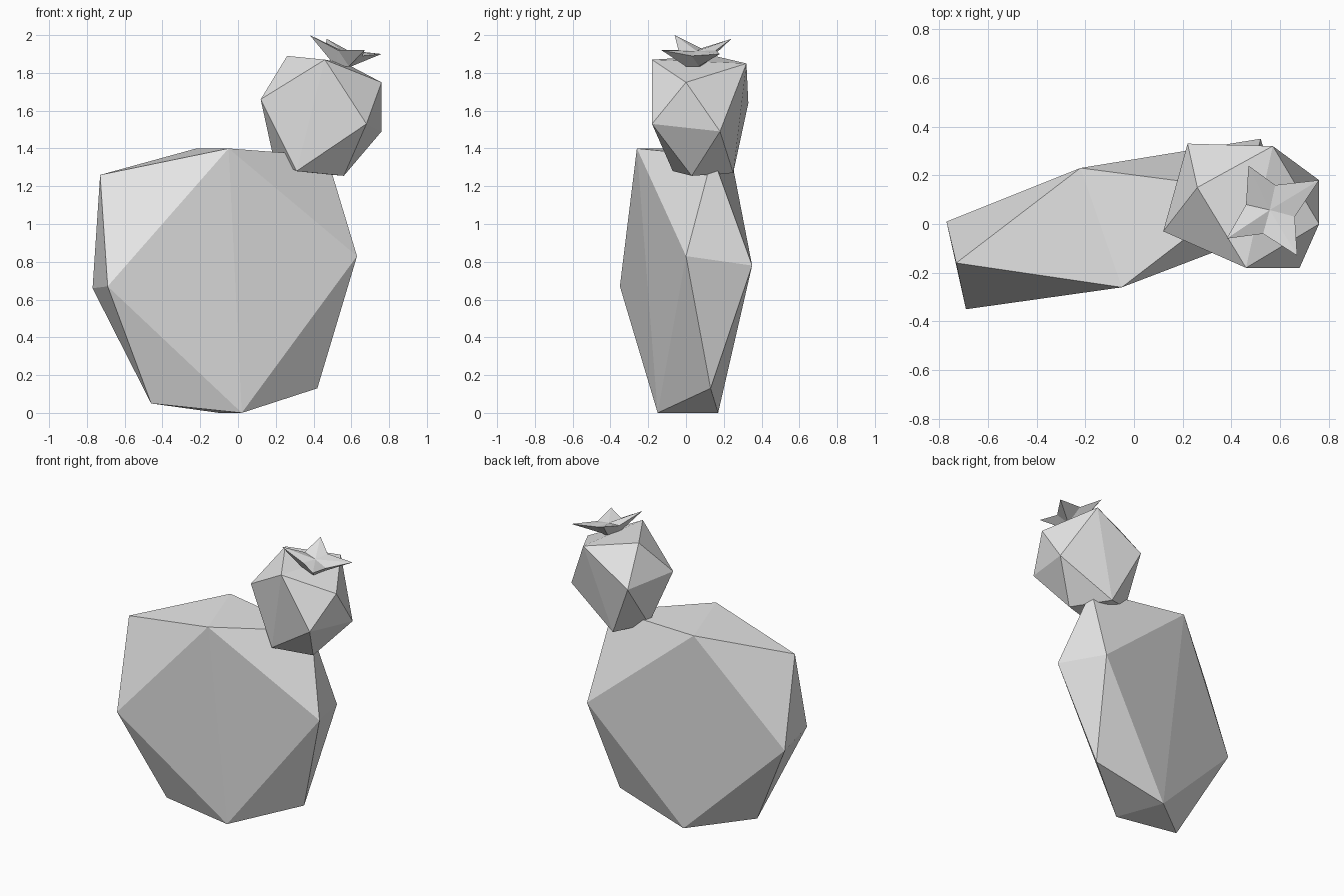
import bpy
import bmesh
from mathutils import Vector

default_cube = bpy.data.objects.get("Cube")
if default_cube:
    bpy.data.objects.remove(default_cube, do_unlink=True)


def make_material(name, color):
    material = bpy.data.materials.new(name)
    material.use_nodes = True
    material.diffuse_color = color
    for node in material.node_tree.nodes:
        if node.type == "BSDF_PRINCIPLED":
            node.inputs["Base Color"].default_value = color
    return material


def finish(bm, name, material):
    """Turn the bmesh into a flat-shaded object."""
    bmesh.ops.recalc_face_normals(bm, faces=bm.faces)
    mesh = bpy.data.meshes.new(name)
    bm.to_mesh(mesh)
    bm.free()
    mesh.materials.append(material)
    obj = bpy.data.objects.new(name, mesh)
    bpy.context.collection.objects.link(obj)
    return obj


def faceted_pad(name, corners, material):
    """A rough twenty-sided lump: the convex hull of its twelve corners."""
    bm = bmesh.new()
    for corner in corners:
        bm.verts.new(corner)
    bmesh.ops.convex_hull(bm, input=bm.verts)
    return finish(bm, name, material)


def star_flower(name, tips, notches, base_center, base_radius, material):
    """Pointed petals rising from a small base, with a shallow cup on top."""
    bm = bmesh.new()
    center = Vector(base_center)
    tip_verts = [bm.verts.new(p) for p in tips]
    notch_verts = [bm.verts.new(p) for p in notches]
    base_verts = []
    for p in tips:
        outward = Vector((p[0] - center.x, p[1] - center.y, 0)).normalized()
        base_verts.append(bm.verts.new(center + outward * base_radius))
    cup = bm.verts.new(sum((Vector(p) for p in notches), Vector()) / len(notches))
    count = len(tips)
    for i in range(count):
        j = (i + 1) % count
        # underside of the petals
        bm.faces.new((tip_verts[i], notch_verts[i], base_verts[i]))
        bm.faces.new((notch_verts[i], tip_verts[j], base_verts[j]))
        bm.faces.new((notch_verts[i], base_verts[j], base_verts[i]))
        # upper side of the petals
        bm.faces.new((tip_verts[i], notch_verts[i], cup))
        bm.faces.new((notch_verts[i], tip_verts[j], cup))
    bm.faces.new(base_verts)
    return finish(bm, name, material)


grey = make_material("plain grey", (0.8, 0.8, 0.8, 1))

# Large flattened lower pad
faceted_pad("lower_pad", [
    (-0.73, -0.16, 1.26), (-0.05, -0.26, 1.4), (-0.22, 0.23, 1.4), (0.47, 0.14, 1.36),
    (-0.69, -0.35, 0.67), (-0.77, 0.01, 0.66), (0.63, 0, 0.83), (0.52, 0.35, 0.78),
    (0.02, -0.15, 0), (-0.1, 0.17, 0), (0.42, 0.13, 0.13), (-0.46, -0.13, 0.05),
], grey)

# Small upper pad resting on the shoulder
faceted_pad("upper_pad", [
    (0.26, 0.15, 1.89), (0.46, -0.18, 1.87), (0.57, 0.32, 1.85), (0.76, 0, 1.75),
    (0.12, -0.03, 1.66), (0.22, 0.33, 1.64), (0.68, -0.18, 1.53), (0.76, 0.18, 1.49),
    (0.19, 0.14, 1.34), (0.31, -0.07, 1.28), (0.39, 0.25, 1.27), (0.56, 0.03, 1.255),
], grey)

# Four-petal flower on top
star_flower(
    "flower",
    tips=[(0.38, -0.06, 2), (0.47, 0.24, 1.98), (0.76, 0.18, 1.9), (0.67, -0.13, 1.92)],
    notches=[(0.46, 0.08, 1.93), (0.58, 0.16, 1.92), (0.66, 0.03, 1.89), (0.53, -0.04, 1.92)],
    base_center=(0.56, 0.04, 1.835), base_radius=0.05, material=grey)
